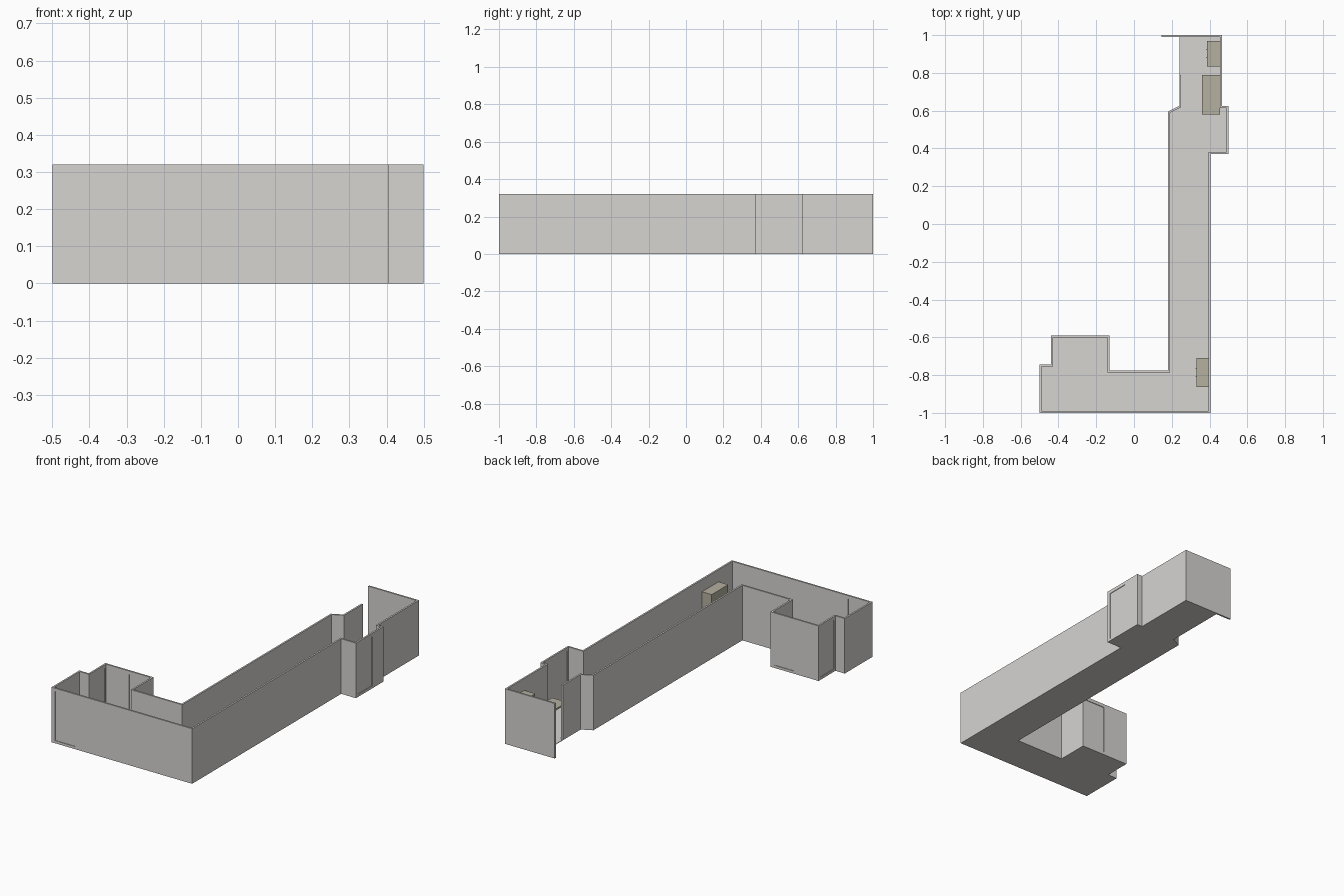
import bpy, bmesh
from mathutils import Vector

if "Cube" in bpy.data.objects:
    bpy.data.objects.remove(bpy.data.objects["Cube"])

H, T = 0.32, 0.01   # wall height and thickness


def material(name, rgb):
    m = bpy.data.materials.new(name)
    m.diffuse_color = (*rgb, 1)
    m.use_nodes = True
    m.node_tree.nodes["Principled BSDF"].inputs["Base Color"].default_value = m.diffuse_color
    return m


GREY = material("warm_grey", (0.67, 0.66, 0.64))
BEIGE = material("khaki_beige", (0.46, 0.44, 0.35))
DARK = material("dark_metal", (0.08, 0.08, 0.08))


def finish(name, bm, mat):
    bmesh.ops.recalc_face_normals(bm, faces=bm.faces)
    me = bpy.data.meshes.new(name)
    bm.to_mesh(me)
    bm.free()
    me.materials.append(mat)
    ob = bpy.data.objects.new(name, me)
    bpy.context.collection.objects.link(ob)
    return ob


def prism(name, outline, z0, z1, mat):
    bm = bmesh.new()
    f = bm.faces.new([bm.verts.new((x, y, z0)) for x, y in outline])
    up = bmesh.ops.extrude_face_region(bm, geom=[f])["geom"]
    bmesh.ops.translate(bm, vec=(0, 0, z1 - z0),
                        verts=[v for v in up if isinstance(v, bmesh.types.BMVert)])
    return finish(name, bm, mat)


def box(name, x0, x1, y0, y1, z0, z1, mat):
    return prism(name, [(x0, y0), (x1, y0), (x1, y1), (x0, y1)], z0, z1, mat)


# Wall path along the outer side, clockwise, open at the side entrance
path = [(0.145, 1), (0.466, 1), (0.466, 0.625), (0.5, 0.625), (0.5, 0.37),
        (0.405, 0.37), (0.405, -1), (-0.5, -1), (-0.5, -0.745), (-0.44, -0.745),
        (-0.44, -0.59), (-0.13, -0.59), (-0.13, -0.775), (0.18, -0.775),
        (0.18, 0.595), (0.24, 0.625), (0.24, 0.79)]


def inner_offset(pts, d):
    pts = [Vector(p) for p in pts]
    n = []
    for a, b in zip(pts, pts[1:]):
        e = (b - a).normalized()
        n.append(Vector((e.y, -e.x)))
    out = []
    for i, p in enumerate(pts):
        a, b = n[max(i - 1, 0)], n[min(i, len(n) - 1)]
        out.append(p + (a + b) * (d / (1 + a.dot(b))))
    return [tuple(p) for p in out]


walls = prism("walls", path + inner_offset(path, T)[::-1], 0, H, GREY)

# Floor follows the walls and closes off the entrance
prism("floor", [(0.24, 1)] + path[1:], 0, 0.003, GREY)

# Doors: rectangles cut through the walls, each filled with a thinner recessed leaf
doors = {
    "front_door": (-0.478, -0.349, -1, -1 + T, "y"),
    "alcove_door": (-0.28, -0.155, -0.59 - T, -0.59, "y"),
    "alcove_side_door": (-0.44, -0.44 + T, -0.733, -0.607, "x"),
    "bay_door": (0.5 - T, 0.5, 0.39, 0.52, "x"),
}
cutters = []
for name, (x0, x1, y0, y1, axis) in doors.items():
    gx, gy = (0.02, 0) if axis == "x" else (0, 0.02)
    c = box(name + "_cutter", x0 - gx, x1 + gx, y0 - gy, y1 + gy, 0.015, 0.30, GREY)
    c.hide_render = True
    cutters.append(c)
    mod = walls.modifiers.new(name, "BOOLEAN")
    mod.operation, mod.object, mod.solver = "DIFFERENCE", c, "EXACT"
    rx, ry = (0.0035, 0) if axis == "x" else (0, 0.0035)
    box(name, x0 + rx, x1 - rx, y0 + ry, y1 - ry, 0.015, 0.30, GREY)
dg = bpy.context.evaluated_depsgraph_get()
baked = bpy.data.meshes.new_from_object(walls.evaluated_get(dg))
walls.modifiers.clear()
walls.data = baked
for c in cutters:
    bpy.data.objects.remove(c)


# Tall two-door cabinets with upright handles facing the corridor
def cabinet(name, x0, x1, y0, y1, top):
    box(name, x0 + 0.003, x1, y0, y1, 0.003, top, BEIGE)
    mid = (y0 + y1) / 2
    for side, a, b, s in (("left", mid + 0.001, y1, 1), ("right", y0, mid - 0.001, -1)):
        box(f"{name}_{side}_leaf", x0, x0 + 0.003, a, b, 0.008, top, BEIGE)
        y = mid + s * 0.02
        box(f"{name}_{side}_handle", x0 - 0.006, x0, y - 0.002, y + 0.002, 0.11, 0.15, DARK)


cabinet("end_cabinet", 0.386, 0.456, 0.835, 0.97, 0.25)
cabinet("corner_cabinet", 0.332, 0.394, -0.862, -0.71, 0.25)

# Table against the right wall
box("table_top", 0.36, 0.456, 0.58, 0.79, 0.10, 0.11, BEIGE)
for i, x in enumerate((0.363, 0.445)):
    for j, y in enumerate((0.583, 0.779)):
        box(f"table_leg_{i}{j}", x, x + 0.008, y, y + 0.008, 0.003, 0.10, BEIGE)
